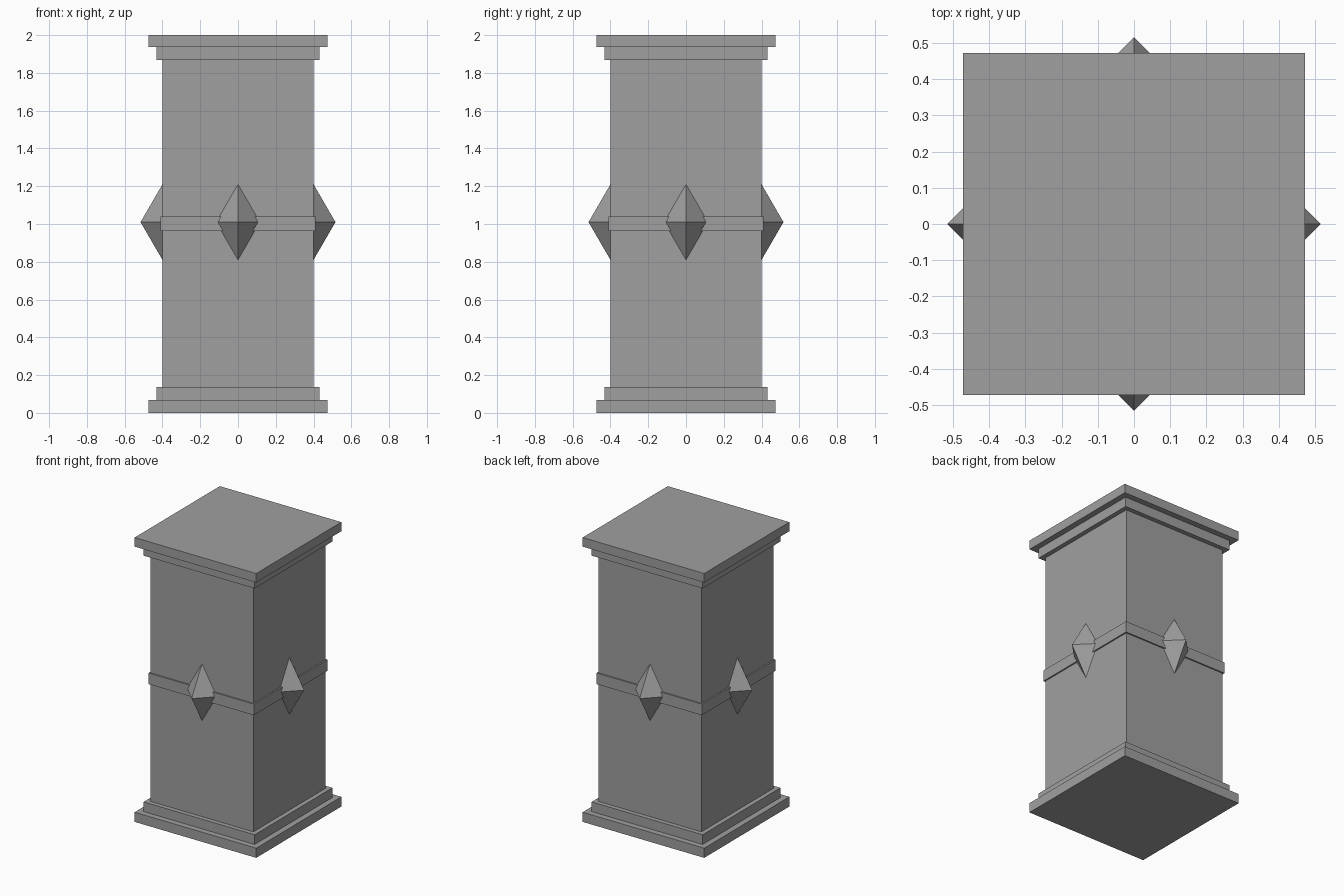
import bpy
import bmesh
from math import pi
from mathutils import Matrix, Vector

cube = bpy.data.objects.get("Cube")
if cube:
    bpy.data.objects.remove(cube, do_unlink=True)

# Single stone colour
stone = bpy.data.materials.new("grey_stone")
stone.use_nodes = True
colour = (0.35, 0.35, 0.35, 1)
stone.diffuse_color = colour
stone.node_tree.nodes["Principled BSDF"].inputs["Base Color"].default_value = colour


def finish(name, bm):
    bmesh.ops.recalc_face_normals(bm, faces=bm.faces)
    mesh = bpy.data.meshes.new(name)
    bm.to_mesh(mesh)
    bm.free()
    mesh.materials.append(stone)
    obj = bpy.data.objects.new(name, mesh)
    bpy.context.collection.objects.link(obj)


def slab(name, half, bottom, top):
    bm = bmesh.new()
    bmesh.ops.create_cube(bm, size=1)
    bmesh.ops.scale(bm, vec=(2 * half, 2 * half, top - bottom), verts=bm.verts)
    bmesh.ops.translate(bm, vec=(0, 0, (bottom + top) / 2), verts=bm.verts)
    finish(name, bm)


def stud(name, angle):
    # Four-sided bipyramid, half sunk into the shaft wall
    bm = bmesh.new()
    for sign in (1, -1):
        bmesh.ops.create_cone(bm, cap_ends=False, segments=4, radius1=0.116,
                              radius2=0, depth=0.2,
                              matrix=Matrix.Diagonal((1, 1, sign, 1))
                              @ Matrix.Translation((0, 0, 0.1)))
    bmesh.ops.remove_doubles(bm, verts=bm.verts, dist=0.001)
    # Turn a ridge outward if the cone starts on a flat side
    if min(abs(v.co.x) for v in bm.verts if abs(v.co.z) < 0.01) > 0.05:
        bmesh.ops.rotate(bm, verts=bm.verts, matrix=Matrix.Rotation(pi / 4, 3, 'Z'))
    bmesh.ops.translate(bm, vec=Vector((0, -0.4, 1.01)), verts=bm.verts)
    bmesh.ops.rotate(bm, verts=bm.verts, matrix=Matrix.Rotation(angle, 3, 'Z'))
    finish(name, bm)


# Shaft and stepped mouldings
slab("shaft", 0.4, 0.13, 1.87)
slab("base_plinth", 0.473, 0, 0.068)
slab("base_step", 0.432, 0.068, 0.136)
slab("cap_step", 0.432, 1.868, 1.936)
slab("cap_slab", 0.473, 1.936, 2)
slab("middle_band", 0.41, 0.962, 1.04)

# Pointed studs, one per side
for i, side in enumerate(("front", "left", "back", "right")):
    stud(side + "_stud", i * pi / 2)
